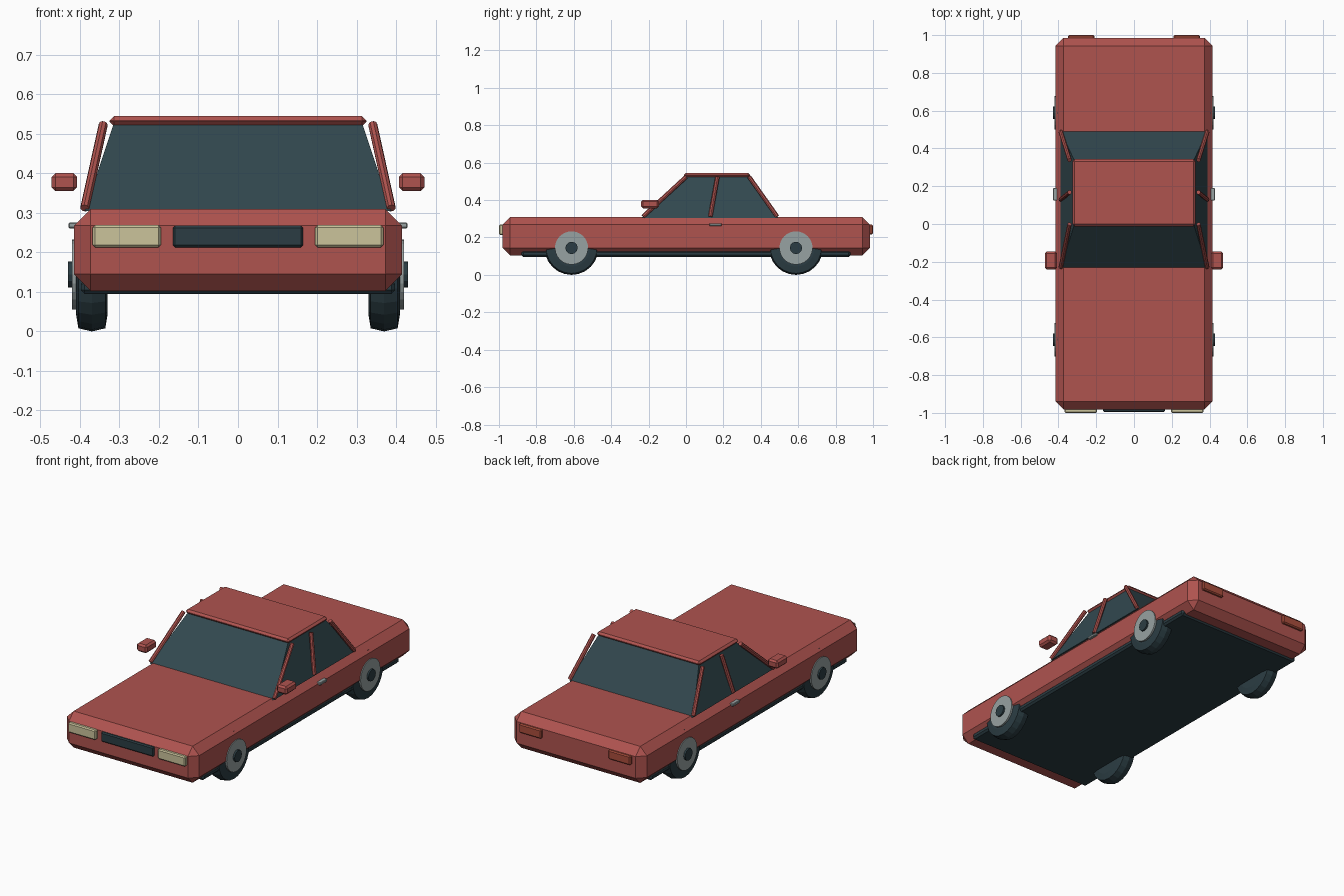
import bpy, bmesh, math
from mathutils import Vector

if "Cube" in bpy.data.objects:
    bpy.data.objects.remove(bpy.data.objects["Cube"])


def material(name, color):
    m = bpy.data.materials.new(name)
    m.diffuse_color = (*color, 1)
    m.use_nodes = True
    m.node_tree.nodes["Principled BSDF"].inputs["Base Color"].default_value = m.diffuse_color
    return m


RED = material("red paint", (0.43, 0.087, 0.078))
GLASS = material("dark glass", (0.032, 0.065, 0.078))
RUBBER = material("dark rubber", (0.024, 0.046, 0.056))
METAL = material("grey metal", (0.31, 0.36, 0.36))
CREAM = material("cream lamp", (0.60, 0.55, 0.33))
AMBER = material("red lamp", (0.40, 0.075, 0.045))


def finish(name, bm, mat):
    bmesh.ops.recalc_face_normals(bm, faces=bm.faces)
    me = bpy.data.meshes.new(name)
    bm.to_mesh(me)
    bm.free()
    me.materials.append(mat)
    ob = bpy.data.objects.new(name, me)
    bpy.context.collection.objects.link(ob)
    return ob


def box(name, x, y, z, mat, bevel=0.0):
    """Chamfered box from (min, max) ranges."""
    bm = bmesh.new()
    bmesh.ops.create_cube(bm, size=1)
    for v in bm.verts:
        v.co = [r[0] if c < 0 else r[1] for c, r in zip(v.co, (x, y, z))]
    if bevel:
        bmesh.ops.bevel(bm, geom=bm.edges[:], offset=bevel, segments=1,
                        affect='EDGES', profile=0.5)
    return finish(name, bm, mat)


def lathe(name, profile, center, mat, sides=24):
    """Revolve (x offset, radius) points about the x axis, ends capped."""
    bm = bmesh.new()
    rings = []
    for dx, r in profile:
        rings.append([bm.verts.new((center[0] + dx,
                                    center[1] + r * math.sin(2 * math.pi * i / sides),
                                    center[2] + r * math.cos(2 * math.pi * i / sides)))
                      for i in range(sides)])
    for a, b in zip(rings, rings[1:]):
        for i in range(sides):
            j = (i + 1) % sides
            bm.faces.new((a[i], a[j], b[j], b[i]))
    bm.faces.new(rings[0])
    bm.faces.new(rings[-1])
    return finish(name, bm, mat)


def rod(name, p, q, radius, mat):
    """Straight eight-sided pillar between two points."""
    p, q = Vector(p), Vector(q)
    bm = bmesh.new()
    bmesh.ops.create_cone(bm, cap_ends=True, segments=8, radius1=radius,
                          radius2=radius, depth=(q - p).length)
    rot = (q - p).to_track_quat('Z', 'Y')
    for v in bm.verts:
        v.co = rot @ v.co + (p + q) / 2
    return finish(name, bm, mat)


def span(s, a, b):
    return tuple(sorted((s * a, s * b)))


# Body shell and floor
box("body", (-0.415, 0.415), (-0.982, 0.985), (0.103, 0.31), RED, 0.042)
box("underbody", (-0.398, 0.398), (-0.88, 0.88), (0.095, 0.13), RUBBER, 0.01)

# Glass cabin, tapered towards the roof
bm = bmesh.new()
bmesh.ops.create_cube(bm, size=1)
for v in bm.verts:
    top, back = v.co.z > 0, v.co.y > 0
    hx = 0.315 if top else 0.388
    yy = (0.335 if back else 0.0) if top else (0.492 if back else -0.235)
    v.co = (math.copysign(hx, v.co.x), yy, 0.525 if top else 0.305)
finish("cabin_glass", bm, GLASS)
box("roof", (-0.325, 0.325), (-0.012, 0.343), (0.52, 0.545), RED, 0.011)

# Front grille
box("grille", (-0.165, 0.165), (-0.995, -0.97), (0.213, 0.268), RUBBER, 0.006)

for s, side in ((-1, "left"), (1, "right")):
    # Roof pillars
    for part, y0, y1 in (("front", -0.23, 0.0), ("middle", 0.13, 0.168),
                         ("rear", 0.488, 0.338)):
        rod(f"{part}_pillar_{side}", (s * 0.388, y0, 0.312),
            (s * 0.341, y1, 0.524), 0.0115, RED)
    # Mirrors, handles and lamps
    box(f"mirror_{side}", span(s, 0.407, 0.472), (-0.24, -0.145),
        (0.355, 0.401), RED, 0.01)
    box(f"door_handle_{side}", span(s, 0.405, 0.429), (0.125, 0.19),
        (0.261, 0.276), METAL, 0.003)
    box(f"headlight_{side}", span(s, 0.195, 0.368), (-1.0, -0.97),
        (0.213, 0.269), CREAM, 0.006)
    box(f"tail_light_{side}", span(s, 0.21, 0.35), (0.97, 1.0),
        (0.216, 0.268), AMBER, 0.006)
    # Wheels
    for end, y in (("front", -0.612), ("rear", 0.588)):
        c = (s * 0.37, y, 0.144)
        lathe(f"{end}_tyre_{side}",
              [(-0.04, 0.10), (-0.034, 0.136), (0, 0.144),
               (0.034, 0.136), (0.04, 0.10)], c, RUBBER)
        lathe(f"{end}_rim_{side}", [(0, 0.089), (s * 0.05, 0.089)], c, METAL)
        lathe(f"{end}_hub_{side}", [(0, 0.033), (s * 0.06, 0.033)], c, RUBBER, 12)
